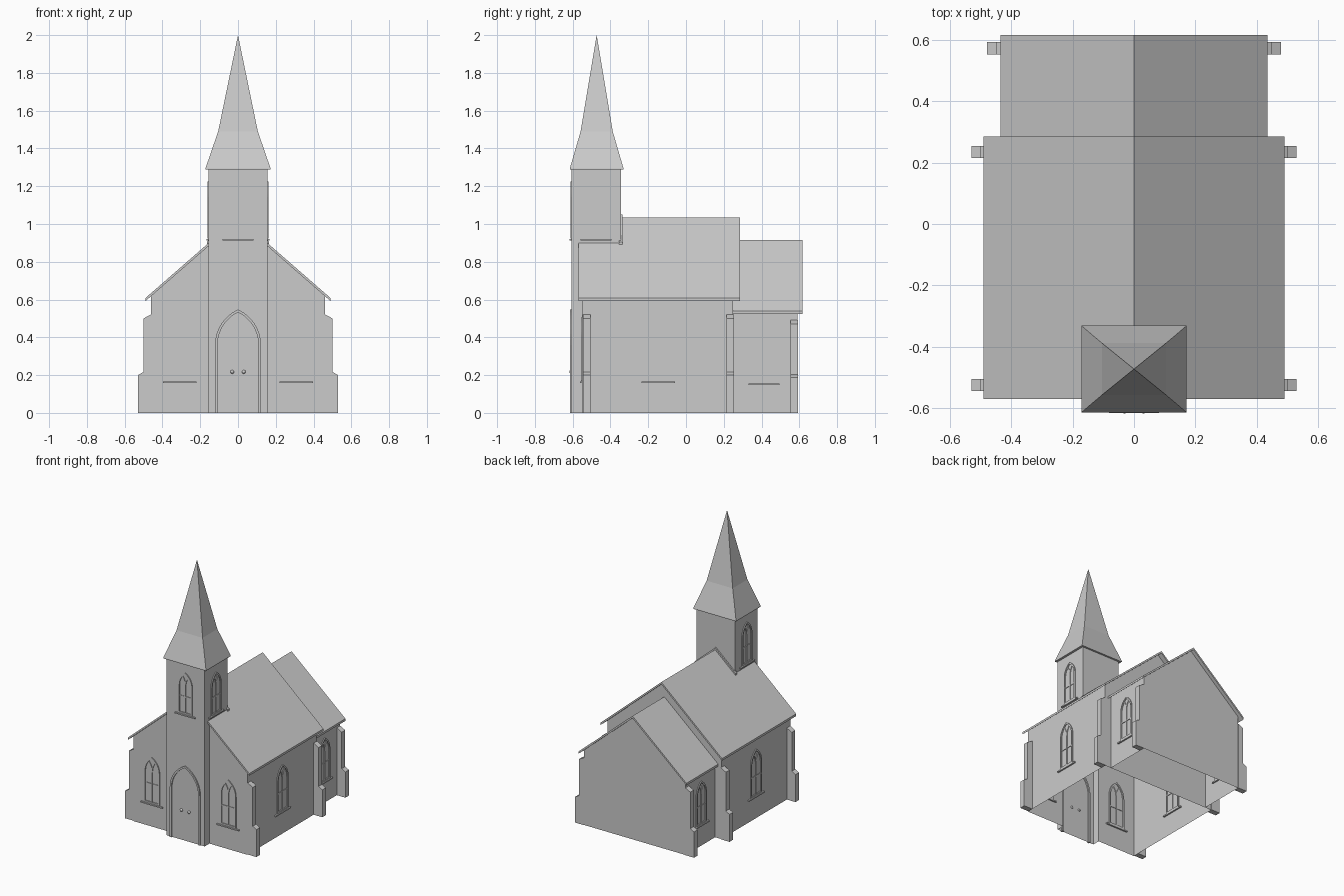
import bpy, bmesh, math
from mathutils import Vector

if "Cube" in bpy.data.objects:
    bpy.data.objects.remove(bpy.data.objects["Cube"])

stone = bpy.data.materials.new("plain_grey")
stone.diffuse_color = (0.6, 0.6, 0.6, 1)
stone.use_nodes = True
stone.node_tree.nodes["Principled BSDF"].inputs["Base Color"].default_value = stone.diffuse_color


def finish(name, bm):
    me = bpy.data.meshes.new(name)
    bm.to_mesh(me)
    bm.free()
    me.materials.append(stone)
    ob = bpy.data.objects.new(name, me)
    bpy.context.collection.objects.link(ob)
    return ob


def sheet(name, polys, centre):
    """Open shell of flat walls, every face turned away from the centre."""
    bm = bmesh.new()
    for p in polys:
        f = bm.faces.new([bm.verts.new(v) for v in p])
        f.normal_update()
        if f.normal.dot(f.calc_center_median() - Vector(centre)) < 0:
            f.normal_flip()
    bmesh.ops.remove_doubles(bm, verts=bm.verts, dist=1e-5)
    return finish(name, bm)


def prism(name, profile, y0, y1):
    """Extrude an x-z profile from y0 to y1."""
    bm = bmesh.new()
    f = bm.faces.new([bm.verts.new((x, y0, z)) for x, z in profile])
    new = bmesh.ops.extrude_face_region(bm, geom=[f])["geom"]
    bmesh.ops.translate(bm, vec=(0, y1 - y0, 0),
                        verts=[g for g in new if isinstance(g, bmesh.types.BMVert)])
    bmesh.ops.recalc_face_normals(bm, faces=bm.faces)
    return finish(name, bm)


def strip(bm, pts, width, depth, closed=False):
    """Bar of rectangular section along a path in the x-z plane, mitred at corners."""
    n, rings = len(pts), []
    pts = [Vector(p) for p in pts]
    for i, p in enumerate(pts):
        a = pts[i - 1] if i or closed else None
        b = pts[(i + 1) % n] if i < n - 1 or closed else None
        dirs = [d.normalized() for d in ([p - a] if a else []) + ([b - p] if b else [])]
        t = sum(dirs, Vector((0, 0))).normalized()
        nrm = Vector((-t.y, t.x))
        w = width / 2 / max(0.4, t.dot(dirs[0]))
        rings.append([bm.verts.new((p.x + nrm.x * w * u, d, p.y + nrm.y * w * u))
                      for u, d in ((1, -depth), (1, depth), (-1, depth), (-1, -depth))])
    for i in range(n if closed else n - 1):
        r, q = rings[i], rings[(i + 1) % n]
        for k in range(4):
            bm.faces.new((r[k], r[(k + 1) % 4], q[(k + 1) % 4], q[k]))
    if not closed:
        bm.faces.new(rings[0])
        bm.faces.new(rings[-1][::-1])


def half_arch(h, spring, top, n=8):
    """Left half of a pointed arch, from the springing to the apex."""
    H = top - spring
    r = (h * h + H * H) / (2 * h)
    end = math.atan2(H, r - h)
    return [(r - h - r * math.cos(end * i / n), spring + r * math.sin(end * i / n))
            for i in range(n + 1)]


def arch(h, base, spring, top):
    left = half_arch(h, spring, top)
    return [(-h, base)] + left + [(-x, z) for x, z in left[-2::-1]] + [(h, base)]


def window(name, loc, angle, h, height, bar):
    """Pointed window: frame, mullion, crossbar, tracery and sill; origin at its foot."""
    bm = bmesh.new()
    spring, w, d = height - 1.7 * h, 0.011, 0.007
    strip(bm, arch(h - w / 2, 0, spring, height - w / 2), w, d, True)
    strip(bm, [(0, 0), (0, spring)], w * .8, d * .7)
    strip(bm, [(-h, bar), (h, bar)], w * .8, d * .6)
    for s in (1, -1):
        arc = [(s * (x + h), z) for x, z in half_arch(h, spring, height) if x + h <= h * .56]
        strip(bm, arc, w * .8, d * .7)
    strip(bm, [(-h - .025, -.013), (h + .025, -.013)], .009, .011)
    bmesh.ops.recalc_face_normals(bm, faces=bm.faces)
    ob = finish(name, bm)
    ob.location = loc
    ob.rotation_euler.z = angle


def gable_roof(name, half, eave, ridge, y0, y1, t=0.016):
    prism(name, [(-half, eave), (0, ridge), (half, eave),
                 (half, eave - t), (0, ridge - t), (-half, eave - t)], y0, y1)


# Main measurements
TX, TF, TB = 0.155, -0.605, -0.345         # tower half width, front, back
NX, NF, NB = 0.46, -0.55, 0.25             # nave
CX, CB = 0.41, 0.59                        # chancel


def nave_z(x):
    return 1.025 - 0.872 * abs(x)


def chancel_z(x):
    return 0.905 - 0.87 * abs(x)


# Nave walls, open below and behind the tower
walls = [[(-NX, NB, 0), (NX, NB, 0), (NX, NB, nave_z(NX)), (0, NB, nave_z(0)), (-NX, NB, nave_z(NX))]]
for s in (1, -1):
    walls.append([(s * NX, NF, 0), (s * NX, NB, 0), (s * NX, NB, nave_z(NX)), (s * NX, NF, nave_z(NX))])
    walls.append([(s * TX, NF, 0), (s * NX, NF, 0), (s * NX, NF, nave_z(NX)), (s * TX, NF, nave_z(TX))])
sheet("nave_walls", walls, (0, -0.15, 0.4))
gable_roof("nave_roof", 0.49, 0.608, 1.035, -0.57, 0.285)

# Chancel walls
walls = [[(-CX, CB, 0), (CX, CB, 0), (CX, CB, chancel_z(CX)), (0, CB, chancel_z(0)), (-CX, CB, chancel_z(CX))]]
for s in (1, -1):
    walls.append([(s * CX, NB, 0), (s * CX, CB, 0), (s * CX, CB, chancel_z(CX)), (s * CX, NB, chancel_z(CX))])
sheet("chancel_walls", walls, (0, 0.4, 0.4))
gable_roof("chancel_roof", 0.435, 0.54, 0.915, NB, 0.617)

# Tower walls: porch front below, full square above the nave roof
walls = [[(-TX, TF, 0), (TX, TF, 0), (TX, TF, 1.295), (-TX, TF, 1.295)],
         [(-TX, TB, .885), (0, TB, 1.02), (TX, TB, .885), (TX, TB, 1.295), (-TX, TB, 1.295)]]
for s in (1, -1):
    walls.append([(s * TX, TF, 0), (s * TX, NF, 0), (s * TX, NF, .885),
                  (s * TX, TB, .885), (s * TX, TB, 1.295), (s * TX, TF, 1.295)])
sheet("tower_walls", walls, (0, -0.475, 0.7))
gable_roof("tower_flashing", 0.165, 0.905, 1.05, TB - .01, TB + .01, 0.03)

# Flared spire
bm = bmesh.new()
rings = []
for hx, hy, z in ((.172, .142, 1.288), (.172, .142, 1.295), (.143, .117, 1.38), (.105, .085, 1.49)):
    rings.append([bm.verts.new((a * hx, -.473 + b * hy, z)) for a, b in ((-1, -1), (1, -1), (1, 1), (-1, 1))])
tip = bm.verts.new((0, -.473, 2.0))
bm.faces.new(rings[0][::-1])
for lo, hi in zip(rings, rings[1:]):
    for k in range(4):
        bm.faces.new((lo[k], lo[(k + 1) % 4], hi[(k + 1) % 4], hi[k]))
for k in range(4):
    bm.faces.new((rings[-1][k], rings[-1][(k + 1) % 4], tip))
finish("spire", bm)

# Stepped buttresses
for s in (1, -1):
    for wall, y, k in ((NX, -.525, 1), (NX, .235, 1), (CX, .573, .94)):
        prof = [(0, 0), (.07, 0), (.07, .2), (.04, .217), (.04, .5), (0, .522)]
        prism("buttress", [(s * (wall + x), z * k) for x, z in prof], y - .02, y + .02)

# Windows
side = math.pi / 2
window("tower_front_window", (0, TF, .93), 0, .057, .295, .12)
for s in (1, -1):
    window("nave_front_window", (s * .308, NF, .175), 0, .063, .33, .135)
    window("nave_side_window", (s * NX, -.147, .175), s * side, .063, .33, .135)
    window("chancel_window", (s * CX, .412, .165), s * side, .057, .307, .127)
    window("tower_side_window", (s * TX, -.477, .93), s * side, .057, .295, .12)

# Door surround and knobs
bm = bmesh.new()
strip(bm, arch(.115, 0, .36, .54), .013, .009)
bmesh.ops.recalc_face_normals(bm, faces=bm.faces)
finish("door_surround", bm).location.y = TF
for s in (1, -1):
    bm = bmesh.new()
    bmesh.ops.create_uvsphere(bm, u_segments=12, v_segments=8, radius=.01)
    finish("door_knob", bm).location = (s * .031, TF - .003, .217)
